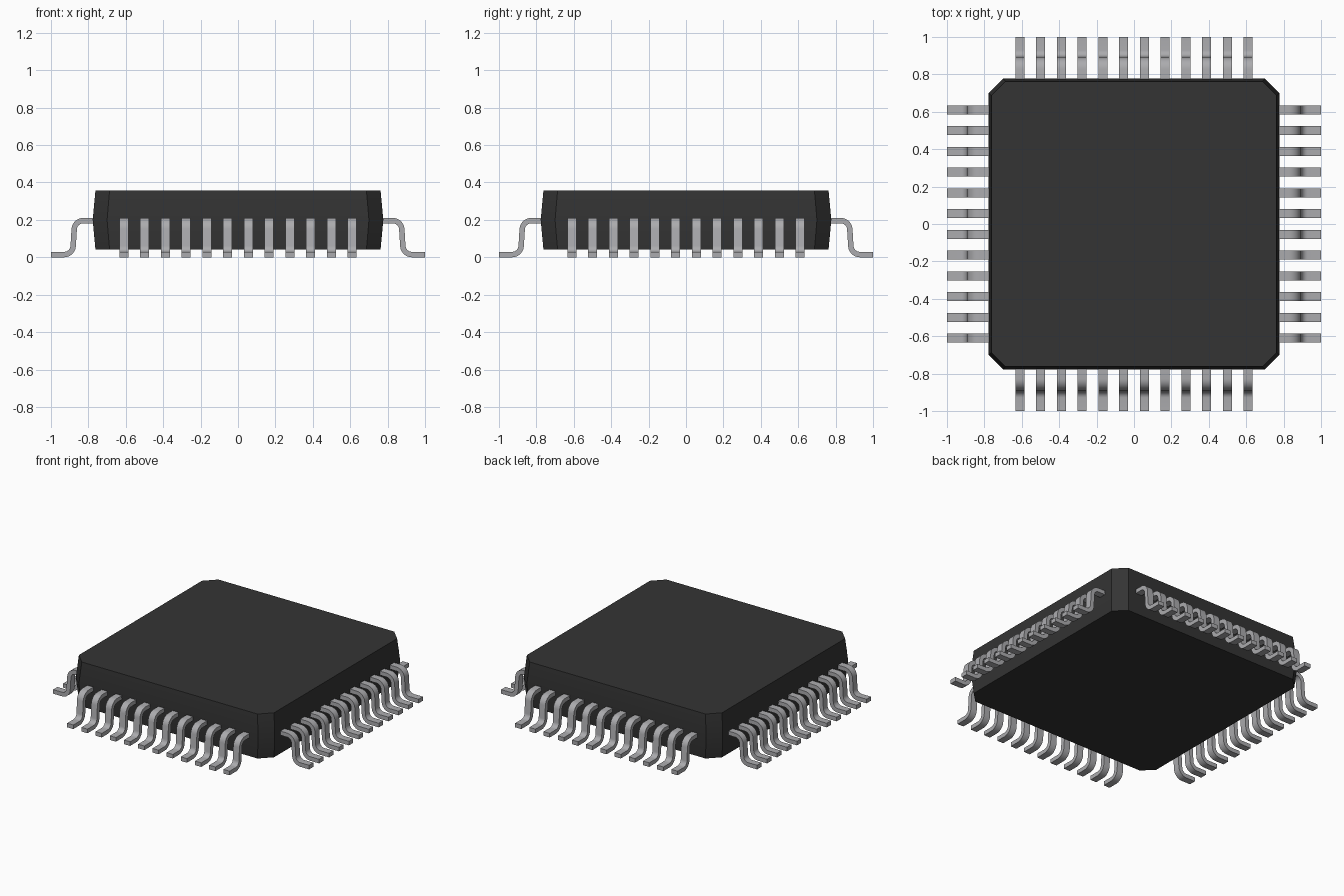
import bpy, bmesh, math
from mathutils import Vector

if "Cube" in bpy.data.objects:
    bpy.data.objects.remove(bpy.data.objects["Cube"])


def material(name, rgb):
    m = bpy.data.materials.new(name)
    m.diffuse_color = (*rgb, 1)
    m.use_nodes = True
    m.node_tree.nodes["Principled BSDF"].inputs["Base Color"].default_value = m.diffuse_color
    return m


PLASTIC = material("dark plastic", (0.034, 0.034, 0.034))
METAL = material("grey metal", (0.41, 0.41, 0.425))


def finish(bm, name, mat):
    bmesh.ops.recalc_face_normals(bm, faces=bm.faces[:])
    me = bpy.data.meshes.new(name)
    bm.to_mesh(me)
    bm.free()
    me.materials.append(mat)
    me.shade_smooth()
    me.set_sharp_from_angle(angle=math.radians(30))
    return me


def add_object(name, me, angle=0):
    ob = bpy.data.objects.new(name, me)
    ob.rotation_euler.z = angle
    bpy.context.collection.objects.link(ob)


# Moulded body: chamfered square, widest at the parting line
A, B = 0.777, 0.70
outline = [(A, -B), (A, B), (B, A), (-B, A), (-A, B), (-A, -B), (-B, -A), (B, -A)]
bm = bmesh.new()
rings = [[bm.verts.new((x * s, y * s, z)) for x, y in outline]
         for z, s in ((0.042, 0.981), (0.2, 1.0), (0.356, 0.981))]
for lo, hi in zip(rings, rings[1:]):
    for i in range(8):
        j = (i + 1) % 8
        bm.faces.new((lo[i], lo[j], hi[j], hi[i]))
bm.faces.new(rings[0][::-1])
bm.faces.new(rings[2])
add_object("chip_body", finish(bm, "chip_body", PLASTIC))


# Gull-wing lead profile: centre line with rounded bends, thickened both ways
THICK, WIDTH, PITCH, COUNT = 0.029, 0.048, 0.111, 12


def rounded(points, radius, steps=6):
    path = [Vector(points[0])]
    for a, b, c in zip(points, points[1:], points[2:]):
        a, b, c = Vector(a), Vector(b), Vector(c)
        p = b + (a - b).normalized() * radius
        q = b + (c - b).normalized() * radius
        for k in range(steps + 1):
            t = k / steps
            # weighted quadratic gives a near circular bend
            w = 1.414 * t * (1 - t)
            d = (1 - t) ** 2 + w + t ** 2
            path.append((p * (1 - t) ** 2 + b * w + q * t ** 2) / d)
    path.append(Vector(points[-1]))
    return path


path = rounded([(0.74, 0.196), (0.873, 0.196), (0.884, 0.0145), (1.0, 0.0145)], 0.045)
upper, lower = [], []
for i, p in enumerate(path):
    t = (path[min(i + 1, len(path) - 1)] - path[max(i - 1, 0)]).normalized()
    n = Vector((-t.y, t.x)) * THICK / 2
    upper.append(p + n)
    lower.append(p - n)

# One row of leads, reused on all four sides
bm = bmesh.new()
for k in range(COUNT):
    y = (k - (COUNT - 1) / 2) * PITCH
    sections = []
    for u, l in zip(upper, lower):
        sections.append([bm.verts.new((c.x, y + s * WIDTH / 2, c.y))
                         for c, s in ((u, -1), (u, 1), (l, 1), (l, -1))])
    for a, b in zip(sections, sections[1:]):
        for i in range(4):
            j = (i + 1) % 4
            bm.faces.new((a[i], a[j], b[j], b[i]))
    bm.faces.new(sections[0][::-1])
    bm.faces.new(sections[-1])
row = finish(bm, "lead_row", METAL)
for i, side in enumerate(("right", "back", "left", "front")):
    add_object(side + "_leads", row, i * math.pi / 2)
